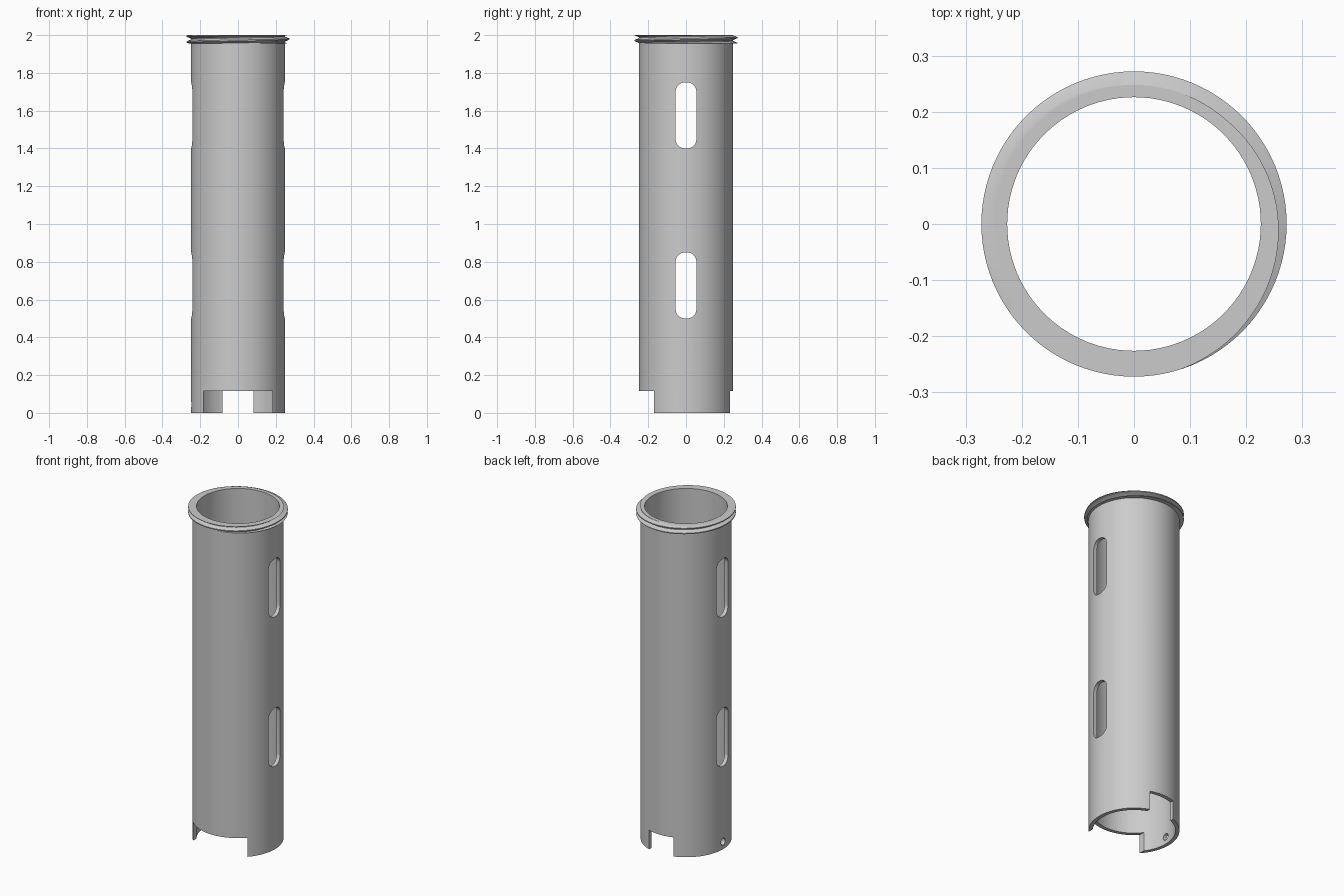
import bpy, bmesh, math

OUTER, INNER, HEIGHT = 0.248, 0.226, 2.0
SEGMENTS = 96

if "Cube" in bpy.data.objects:
    bpy.data.objects.remove(bpy.data.objects["Cube"], do_unlink=True)

grey = bpy.data.materials.new("plain_grey")
grey.use_nodes = True
grey.diffuse_color = (0.6, 0.6, 0.6, 1)
grey.node_tree.nodes["Principled BSDF"].inputs["Base Color"].default_value = grey.diffuse_color


def make_object(name, bm):
    bmesh.ops.remove_doubles(bm, verts=bm.verts, dist=1e-5)
    bmesh.ops.recalc_face_normals(bm, faces=bm.faces)
    mesh = bpy.data.meshes.new(name)
    bm.to_mesh(mesh)
    bm.free()
    mesh.materials.append(grey)
    obj = bpy.data.objects.new(name, mesh)
    bpy.context.collection.objects.link(obj)
    return obj


def select_only(obj):
    bpy.ops.object.select_all(action='DESELECT')
    obj.select_set(True)
    bpy.context.view_layer.objects.active = obj


def box(name, x0, x1, y0, y1, z0, z1):
    bm = bmesh.new()
    bmesh.ops.create_cube(bm, size=1)
    for v in bm.verts:
        v.co.x = x0 if v.co.x < 0 else x1
        v.co.y = y0 if v.co.y < 0 else y1
        v.co.z = z0 if v.co.z < 0 else z1
    return make_object(name, bm)


def prism_along_x(name, outline, x0, x1):
    bm = bmesh.new()
    face = bm.faces.new([bm.verts.new((x0, y, z)) for y, z in outline])
    extruded = bmesh.ops.extrude_face_region(bm, geom=[face])["geom"]
    moved = [v for v in extruded if isinstance(v, bmesh.types.BMVert)]
    bmesh.ops.translate(bm, verts=moved, vec=(x1 - x0, 0, 0))
    return make_object(name, bm)


def rounded_outline(half_y, half_z, radius, z_mid, steps=8):
    points = []
    for corner, (sy, sz) in enumerate([(1, 1), (-1, 1), (-1, -1), (1, -1)]):
        for i in range(steps + 1):
            a = (corner + i / steps) * math.pi / 2
            points.append((sy * (half_y - radius) + radius * math.cos(a),
                           z_mid + sz * (half_z - radius) + radius * math.sin(a)))
    return points


# Tube wall: a rectangular section turned around z
bm = bmesh.new()
section = [(INNER, 0), (OUTER, 0), (OUTER, HEIGHT), (INNER, HEIGHT)]
rings = [[bm.verts.new((r * math.cos(a), r * math.sin(a), z)) for r, z in section]
         for a in (2 * math.pi * i / SEGMENTS for i in range(SEGMENTS))]
for i, ring in enumerate(rings):
    after = rings[(i + 1) % SEGMENTS]
    for j in range(4):
        k = (j + 1) % 4
        bm.faces.new((ring[j], after[j], after[k], ring[k]))
tube = make_object("tube", bm)

# Side slots, wide front notch, narrow back notch and one small pin hole
cutters = [prism_along_x("slot_cutter", rounded_outline(0.055, 0.175, 0.05, z), -0.5, 0.5)
           for z in (0.675, 1.575)]
cutters.append(box("front_notch_cutter", -0.182, 0.182, -0.5, -0.1, -0.1, 0.115))
cutters.append(box("back_notch_cutter", -0.082, 0.082, 0.1, 0.5, -0.1, 0.115))
cutters.append(prism_along_x("pin_hole_cutter",
                             rounded_outline(0.02, 0.02, 0.0199, 0.045), -0.5, -0.1))
select_only(tube)
for cutter in cutters:
    cutter.hide_render = True
    mod = tube.modifiers.new(cutter.name, 'BOOLEAN')
    mod.operation = 'DIFFERENCE'
    mod.solver = 'EXACT'
    mod.object = cutter
    bpy.ops.object.modifier_apply(modifier=mod.name)
for cutter in cutters:
    bpy.data.objects.remove(cutter, do_unlink=True)

# Screw thread around the rim: a ridge climbing one pitch per turn, trimmed flat
LOW, PITCH, CREST = 1.955, 0.03, 0.272
FLAT = 0.003                                  # half width of the ridge's crest
ROOT = 0.013                                  # half width of the ridge's foot


def thread_radius(z, crest_z):
    d = abs((z - crest_z + PITCH / 2) % PITCH - PITCH / 2)
    t = min(max((ROOT - d) / (ROOT - FLAT), 0), 1)
    return OUTER + t * (CREST - OUTER)


bm = bmesh.new()
columns = []
for i in range(SEGMENTS + 1):
    turn = i / SEGMENTS
    crest_z = 1.979 + PITCH * turn
    heights = [crest_z + n * PITCH + d for n in range(-3, 3)
               for d in (-ROOT, -FLAT, FLAT, ROOT)]
    heights = [min(max(z, LOW), HEIGHT) for z in heights]
    points = [(OUTER, LOW)] + [(thread_radius(z, crest_z), z) for z in heights]
    points.append((OUTER, HEIGHT))
    a = 2 * math.pi * turn
    columns.append([bm.verts.new((r * math.cos(a), r * math.sin(a), z)) for r, z in points])
for here, after in zip(columns, columns[1:]):
    for j in range(len(here) - 1):
        bm.faces.new((here[j], after[j], after[j + 1], here[j + 1]))
thread = make_object("rim_thread", bm)

for obj in (tube, thread):
    select_only(obj)
    bpy.ops.object.shade_smooth_by_angle(angle=math.radians(30))
